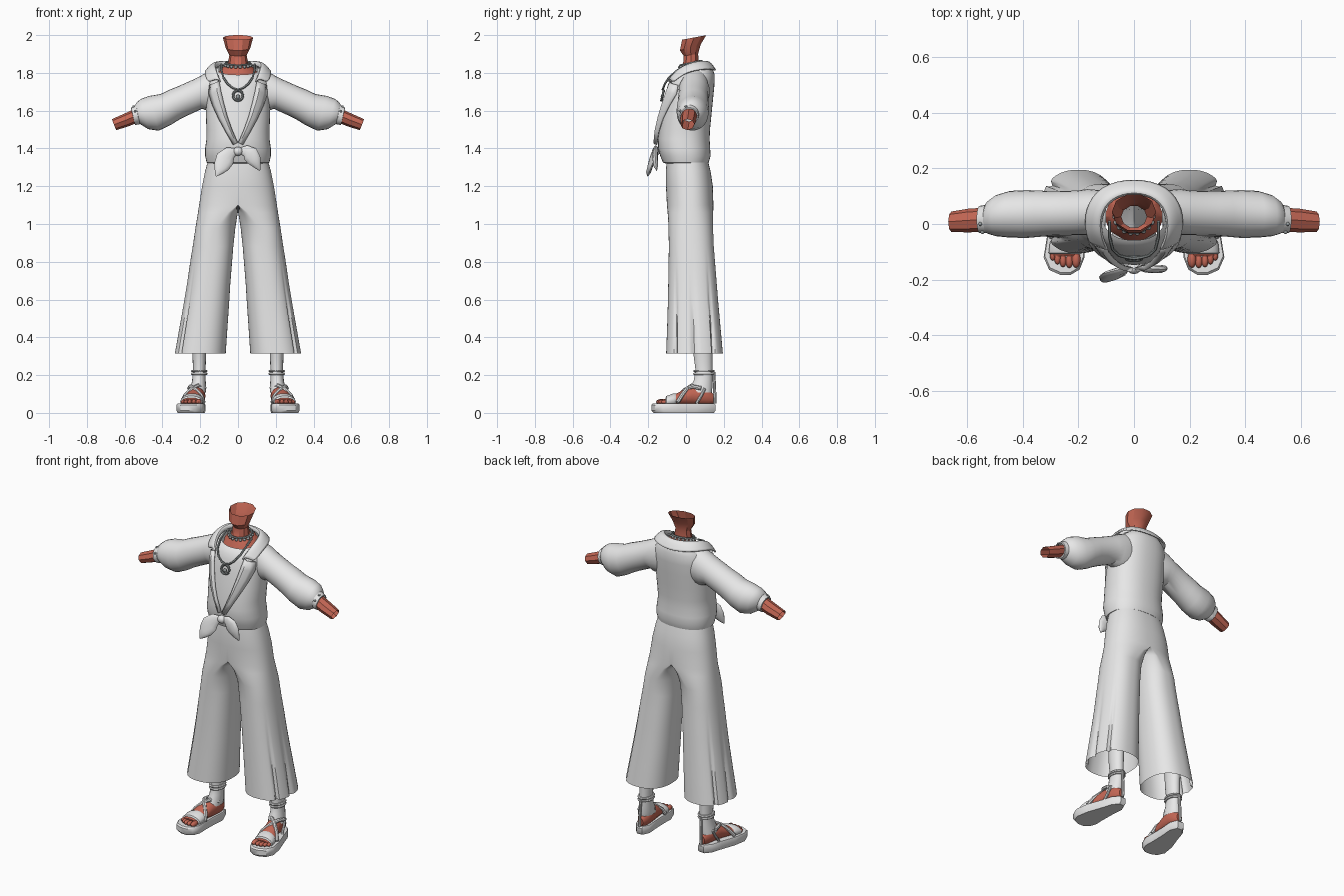
import bpy, bmesh, math
from mathutils import Vector

cube = bpy.data.objects.get("Cube")
if cube:
    bpy.data.objects.remove(cube, do_unlink=True)


def material(name, rgb):
    m = bpy.data.materials.new(name)
    m.use_nodes = True
    m.diffuse_color = (*rgb, 1)
    m.node_tree.nodes["Principled BSDF"].inputs["Base Color"].default_value = (*rgb, 1)
    return m


FABRIC = material("pale grey fabric", (0.8, 0.8, 0.8))
SKIN = material("warm brown skin", (0.55, 0.135, 0.09))
METAL = material("dark grey metal", (0.33, 0.36, 0.36))


def finish(name, bm, mat, mirror=False, angle=40, thick=0, subdiv=0):
    bmesh.ops.recalc_face_normals(bm, faces=bm.faces)
    me = bpy.data.meshes.new(name)
    bm.to_mesh(me)
    bm.free()
    ob = bpy.data.objects.new(name, me)
    bpy.context.collection.objects.link(ob)
    me.materials.append(mat)
    bpy.ops.object.select_all(action='DESELECT')
    ob.select_set(True)
    bpy.context.view_layer.objects.active = ob
    bpy.ops.object.shade_smooth_by_angle(angle=math.radians(angle))
    if mirror:
        ob.modifiers.new("mirror", 'MIRROR').merge_threshold = 0.0005
    if subdiv:
        ob.modifiers.new("smooth", 'SUBSURF').levels = subdiv
    if thick:
        s = ob.modifiers.new("thickness", 'SOLIDIFY')
        s.thickness, s.offset = thick, 0
    return ob


def ring(c, u, v, n=24, p=1.0):
    """Closed oval around c with half axes u and v; p < 1 is boxier."""
    c, u, v = Vector(c), Vector(u), Vector(v)
    f = lambda t: math.copysign(abs(t) ** p, t) if abs(t) > 1e-9 else 0
    return [c + u * f(math.cos(2 * math.pi * i / n)) + v * f(math.sin(2 * math.pi * i / n))
            for i in range(n)]


def tilted(r, n, p=1.0):
    zf, zb, hw, yf, yb = r
    return ring((0, (yf + yb) / 2, (zf + zb) / 2), (hw, 0, 0), (0, (yb - yf) / 2, (zb - zf) / 2), n, p)


def loft(rings, caps=(False, False), closed=True, loop=False):
    bm = bmesh.new()
    vs = [[bm.verts.new(p) for p in r] for r in rings]
    n = len(vs[0])
    for k in range(len(vs) if loop else len(vs) - 1):
        a, b = vs[k], vs[(k + 1) % len(vs)]
        for i in range(n if closed else n - 1):
            j = (i + 1) % n
            bm.faces.new((a[i], a[j], b[j], b[i]))
    for cap, r in zip(caps, (vs[0], vs[-1])):
        if cap:
            bm.faces.new(r)
    return bm


def tube(path, r, loop=False, n=8):
    pts = [Vector(p) for p in path]
    m = len(pts)
    rings = []
    for i, p in enumerate(pts):
        t = (pts[(i + 1) % m] - pts[i - 1]) if loop else (pts[min(i + 1, m - 1)] - pts[max(i - 1, 0)])
        ref = Vector((0, 0, 1)) if abs(t.normalized().z) < 0.9 else Vector((0, 1, 0))
        u = t.cross(ref).normalized()
        rings.append(ring(p, u * r, t.cross(u).normalized() * r, n))
    return loft(rings, (not loop, not loop), loop=loop)


def balls(items):
    bm = bmesh.new()
    for c, s in items:
        new = bmesh.ops.create_uvsphere(bm, u_segments=12, v_segments=8, radius=1)["verts"]
        bmesh.ops.scale(bm, vec=s, verts=new)
        bmesh.ops.translate(bm, vec=c, verts=new)
    return bm


# Shirt body: front z, back z, half width, front y, back y
TORSO = [(1.32, 1.32, .150, -.105, .105), (1.325, 1.325, .166, -.122, .12), (1.36, 1.36, .174, -.136, .13),
         (1.40, 1.40, .174, -.147, .128), (1.45, 1.45, .167, -.147, .125), (1.50, 1.50, .167, -.142, .127),
         (1.58, 1.58, .17, -.13, .135), (1.66, 1.66, .168, -.114, .143), (1.73, 1.73, .168, -.098, .15),
         (1.76, 1.79, .158, -.086, .152), (1.782, 1.83, .13, -.07, .138), (1.79, 1.85, .112, -.058, .118)]
finish("shirt_body", loft([tilted(r, 40, .87) for r in TORSO]), FABRIC)


def chest_y(x, z):
    """Front surface of the shirt body."""
    k = max(i for i in range(len(TORSO) - 1) if TORSO[i][0] <= z)
    a, b = TORSO[k], TORSO[k + 1]
    t = (z - a[0]) / (b[0] - a[0])
    hw, yf, yb = (a[i] + (b[i] - a[i]) * t for i in (2, 3, 4))
    c = min(1, abs(x) / hw) ** (1 / .87)
    return (yf + yb) / 2 - (yb - yf) / 2 * math.sqrt(1 - c * c) ** .87


# Lapels: inner x, outer x, z of each edge
LAPEL = [(.100, 1.755, .150, 1.735), (.090, 1.70, .153, 1.69), (.076, 1.64, .134, 1.63), (.058, 1.57, .102, 1.56),
         (.034, 1.50, .064, 1.49), (.004, 1.43, .024, 1.42)]
rows = []
for xi, zi, xo, zo in LAPEL:
    rows.append([])
    for t, off in ((0, .010), (.3, .022), (.7, .017), (1, .007)):
        x, z = xi + (xo - xi) * t, zi + (zo - zi) * t
        rows[-1].append((x, chest_y(x, z) - off, z))
finish("lapels", loft(rows, closed=False), FABRIC, True, thick=.008)

# Folded collar running from the lapels around the back of the neck
COLLAR = [((.095, -.092, 1.765), (.160, -.070, 1.745)), ((.118, -.045, 1.825), (.172, -.025, 1.79)),
          ((.122, .03, 1.858), (.176, .05, 1.817)), ((.085, .092, 1.866), (.125, .137, 1.822)),
          ((0, .118, 1.862), (0, .165, 1.81))]
rows = []
for a, b in COLLAR:
    a, b = Vector(a), Vector(b)
    rows.append([a - Vector((0, 0, .025)), a, a.lerp(b, .5) + Vector((0, 0, .012)), b])
finish("collar", loft(rows, closed=False), FABRIC, True, angle=60, thick=.008, subdiv=2)


def limb(rows, n):
    """Rows: top x, top z, bottom x, bottom z, centre y, half depth."""
    return [ring(((a + c) / 2, y, (b + d) / 2), ((a - c) / 2, 0, (b - d) / 2), (0, h, 0), n)
            for a, b, c, d, y, h in rows]


# Full sleeves gathered into cuffs
finish("sleeves", loft(limb([
    (.10, 1.83, .12, 1.59, .045, .075), (.17, 1.80, .165, 1.60, .043, .083), (.22, 1.772, .19, 1.61, .04, .08),
    (.31, 1.732, .27, 1.573, .038, .08), (.36, 1.712, .315, 1.55, .037, .083), (.41, 1.688, .36, 1.522, .036, .086),
    (.47, 1.678, .42, 1.494, .035, .084), (.515, 1.662, .475, 1.502, .03, .074), (.54, 1.64, .512, 1.525, .023, .058),
    (.545, 1.622, .527, 1.537, .018, .045)], 24)), FABRIC, True)
finish("cuffs", loft(limb([
    (.535, 1.628, .518, 1.532, .018, .046), (.540, 1.632, .522, 1.528, .018, .051),
    (.566, 1.617, .545, 1.524, .016, .049), (.566, 1.61, .547, 1.532, .016, .042)], 20)), FABRIC, True)
finish("cuff_buttons", balls([((.545, -.030, 1.598), (.007, .006, .007)), ((.553, .0, 1.622), (.007, .007, .006))]),
       METAL, True)
finish("forearms", loft(limb([
    (.535, 1.615, .52, 1.542, .016, .042), (.60, 1.585, .58, 1.517, .013, .043),
    (.668, 1.555, .645, 1.497, .008, .037)], 8)), SKIN, True, angle=30)

# Neck, cut open under the jaw
finish("neck", loft([tilted(r, 10) for r in (
    (1.755, 1.835, .108, -.062, .115), (1.80, 1.85, .085, -.045, .098), (1.84, 1.86, .053, -.018, .07),
    (1.89, 1.90, .046, -.014, .066), (1.918, 1.95, .066, -.035, .08), (1.975, 2.0, .08, -.024, .11))]),
    SKIN, angle=30)

# Waist knot with two leaf-shaped tails
finish("waist_knot", balls([((0, -.158, 1.385), (.026, .022, .024))]), FABRIC)
TAILS = {"right": [((-.005, -.155, 1.39), .012), ((-.04, -.165, 1.378), .034), ((-.068, -.178, 1.345), .05),
                   ((-.088, -.19, 1.305), .042), ((-.104, -.198, 1.275), .022), ((-.117, -.203, 1.253), .003)],
         "left": [((.005, -.155, 1.39), .012), ((.04, -.16, 1.388), .03), ((.065, -.163, 1.37), .043),
                  ((.085, -.163, 1.34), .038), ((.103, -.16, 1.308), .02), ((.115, -.155, 1.283), .003)]}
for side, rows in TAILS.items():
    s = -1 if side == "right" else 1
    rings = []
    for i, (c, w) in enumerate(rows):
        d = Vector(rows[min(i + 1, 5)][0]) - Vector(rows[max(i - 1, 0)][0])
        u = Vector((d.z, 0, -d.x)).normalized() * w
        rings.append(ring(c, u, (0, min(.014, w * .6), 0), 12))
    finish("knot_tail_" + side, loft(rings, (True, True)), FABRIC)

# Wide trousers: z, outer x, inner x, front y, back y, share of separate leg shape
LEGS = [(1.35, .155, 0, -.10, .112, 0), (1.28, .174, 0, -.107, .130, 0), (1.20, .190, 0, -.106, .142, 0),
        (1.10, .206, 0, -.101, .145, 0), (1.06, .212, .002, -.097, .144, .5), (.98, .225, .014, -.092, .143, 1),
        (.88, .240, .025, -.091, .147, 1), (.78, .256, .033, -.092, .155, 1), (.68, .271, .041, -.094, .163, 1),
        (.58, .288, .047, -.096, .171, 1), (.45, .311, .056, -.10, .183, 1), (.315, .335, .065, -.105, .195, 1)]
rings = []
for z, xo, xi, yf, yb, t in LEGS:
    r, n = [], 96
    fold = max(0, (.78 - z) / .465) * .15
    for i in range(n):
        a = 2 * math.pi * i / n
        c, s = math.cos(a), math.sin(a)
        c = math.copysign(abs(c) ** .85, c) if abs(c) > 1e-6 else 0
        s = math.copysign(abs(s) ** .85, s) if abs(s) > 1e-6 else 0
        # pleats on the outer side open towards the hem
        dist = abs(math.atan2(math.sin(a), math.cos(a)))
        k = 1
        if dist < 1.25:
            k -= fold * max(0, abs(math.sin(a * 4.5)) * -1 + .45) / .45 * (1 if dist > .1 else .8)
        whole = xo * max(c, 0) * k
        leg = (xo + xi) / 2 + (xo - xi) / 2 * c * k
        r.append((whole * (1 - t) + leg * t, (yf + yb) / 2 + (yb - yf) / 2 * s * k, z))
    rings.append(r)
bm = loft(rings)
inner = [f for f in bm.faces if all(abs(v.co.x) < 1e-5 for v in f.verts)]
bmesh.ops.delete(bm, geom=inner, context='FACES')
finish("trousers", bm, FABRIC, True, angle=35)

# Ankle wraps and bands
finish("ankle_wraps", loft([ring((x, y, z), (w, 0, 0), (0, d, 0), 18) for x, y, z, w, d in (
    (.205, .09, .42, .04, .055), (.205, .09, .30, .036, .05), (.205, .095, .225, .033, .045),
    (.207, .09, .17, .036, .05), (.21, .08, .13, .042, .06), (.213, .075, .108, .043, .063))]), FABRIC, True)
for name, z in (("ankle_band_upper", .222), ("ankle_band_lower", .207)):
    finish(name, tube(ring((.205, .095, z), (.037, 0, 0), (0, .05, 0), 20), .007, True, 6), FABRIC, True)

# Sandal soles
SOLE = [(.265, -.183), (.305, -.165), (.325, -.12), (.312, -.04), (.28, .05), (.258, .12), (.228, .157), (.192, .155),
        (.172, .11), (.178, .03), (.18, -.06), (.178, -.12), (.195, -.163), (.228, -.183)]


def outline(z, k):
    return [(.24 + (x - .24) * k, -.01 + (y + .01) * k, z) for x, y in SOLE]


finish("sandal_soles", loft([outline(0, .94), outline(.012, 1), outline(.042, 1), outline(.05, .95)], (True, True)),
       FABRIC, True)

# Feet: x, y, z, half width, half height
FOOT = [(.21, .145, .075, .018, .025), (.21, .12, .085, .033, .045), (.213, .08, .09, .041, .05),
        (.22, .03, .09, .044, .05), (.232, -.02, .08, .048, .04), (.243, -.07, .066, .053, .026),
        (.25, -.115, .057, .05, .015)]
finish("feet", loft([ring((x, y, z), (w, 0, 0), (0, 0, h), 14) for x, y, z, w, h in FOOT], (True, True)), SKIN, True)
finish("toes", balls([((x, y, .058), (r, r * 1.9, r)) for x, y, r in (
    (.208, -.128, .016), (.233, -.134, .013), (.255, -.132, .0125), (.275, -.124, .0115), (.292, -.112, .0105))]),
    SKIN, True)

# Sandal straps: toe band, crossing instep straps, heel strap
finish("toe_bands", loft([ring((x, y, z), (w, 0, 0), (0, 0, h), 18) for x, y, z, w, h in (
    (.248, -.108, .056, .054, .024), (.247, -.104, .058, .06, .032), (.242, -.065, .066, .06, .038),
    (.238, -.052, .068, .053, .034))]), FABRIC, True)
finish("outer_straps", tube([(.298, -.045, .055), (.277, -.02, .095), (.245, .005, .128), (.21, .03, .145),
                             (.175, .065, .13)], .011), FABRIC, True)
finish("inner_straps", tube([(.182, -.06, .055), (.193, -.04, .09), (.225, -.005, .123), (.252, .035, .14),
                             (.258, .08, .13)], .011), FABRIC, True)
finish("side_straps", tube([(.262, .055, .05), (.257, .08, .09), (.252, .10, .13)], .008), FABRIC, True)
finish("heel_straps", tube([(.21, .153, .05), (.208, .152, .12), (.206, .147, .215)], .008), FABRIC, True)

# Beaded choker, long chain and ring pendant
finish("choker", tube(ring((0, .026, 1.852), (.064, 0, 0), (0, .056, .012), 28), .006, True, 6), METAL)
finish("choker_beads", balls([(p, (.009, .009, .008)) for p in
                              ring((0, .026, 1.842), (.069, 0, 0), (0, .060, .012), 18)]), METAL)
finish("chain", tube([(.088, .01, 1.845), (.088, -.045, 1.815), (.077, -.09, 1.775), (.055, -.112, 1.742),
                      (.028, -.12, 1.72), (0, -.124, 1.712)], .006, n=6), METAL, True)
finish("pendant_ring", tube(ring((0, -.124, 1.68), (.026, 0, 0), (0, .006, .026), 24), .007, True), METAL)
finish("pendant_bead", balls([((0, -.126, 1.674), (.011, .008, .011))]), METAL)
